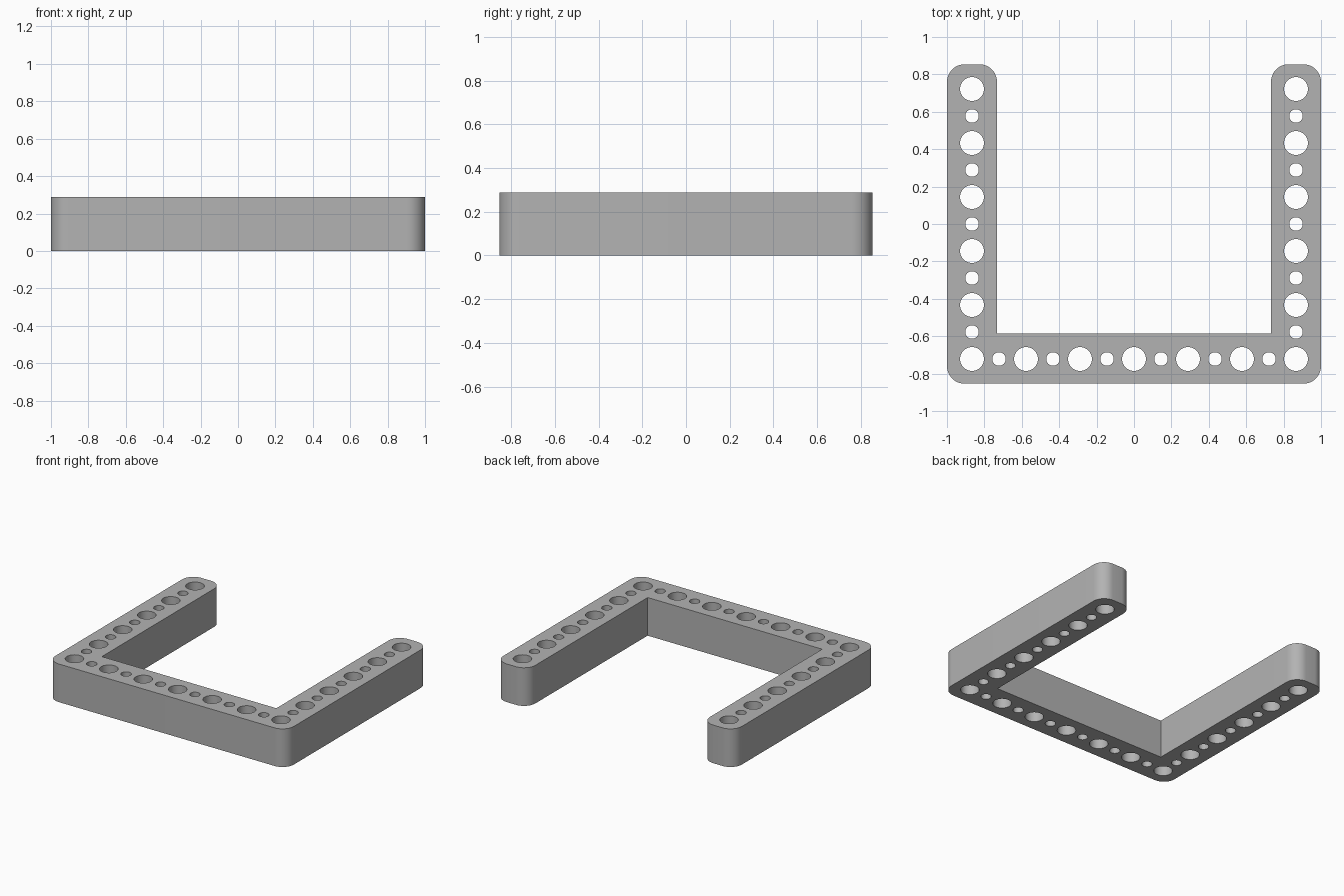
import bpy
import bmesh
from math import pi, sin, cos, radians

cube = bpy.data.objects.get("Cube")
if cube:
    bpy.data.objects.remove(cube, do_unlink=True)

PITCH = 0.2887             # spacing of the large holes
HEIGHT = 0.289
HX, HY = 1.0, 0.854        # outer half sizes
BAR = 0.268                # bar width
ROUND = 0.095              # corner radius
X0, Y0 = 3 * PITCH, -2.5 * PITCH


def arc(cx, cy, r, start, sweep, steps):
    return [(cx + r * cos(start + sweep * i / steps),
             cy + r * sin(start + sweep * i / steps)) for i in range(steps + 1)]


def add_loop(curve, points):
    spline = curve.splines.new('POLY')
    spline.points.add(len(points) - 1)
    for p, (x, y) in zip(spline.points, points):
        p.co = (x, y, 0, 1)
    spline.use_cyclic_u = True


# Flat U outline: right half, mirrored for the left half
inner = HX - BAR
half = (arc(HX - ROUND, -HY + ROUND, ROUND, -pi / 2, pi / 2, 12)
        + arc(HX - ROUND, HY - ROUND, ROUND, 0, pi / 2, 12)
        + arc(inner + ROUND, HY - ROUND, ROUND, pi / 2, pi / 2, 12)
        + [(inner, -HY + BAR)])
outline = half + [(-x, y) for x, y in reversed(half)]

profile = bpy.data.curves.new("frame_profile", 'CURVE')
profile.dimensions = '2D'
profile.fill_mode = 'BOTH'
profile.extrude = HEIGHT / 2
add_loop(profile, outline)

# Alternating large and small holes along the front bar and both arms
spots = [(-X0 + i * PITCH / 2, Y0, i) for i in range(13)]
for side in (-X0, X0):
    spots += [(side, Y0 + i * PITCH / 2, i) for i in range(1, 11)]
for x, y, i in spots:
    radius = 0.036 if i % 2 else 0.064
    add_loop(profile, arc(x, y, radius, 0, 2 * pi, 40)[:-1])

# Turn the extruded profile into a welded mesh
source = bpy.data.objects.new("frame_profile", profile)
bpy.context.collection.objects.link(source)
bpy.context.view_layer.update()
graph = bpy.context.evaluated_depsgraph_get()
mesh = bpy.data.meshes.new_from_object(source.evaluated_get(graph))
bpy.data.objects.remove(source, do_unlink=True)
bm = bmesh.new()
bm.from_mesh(mesh)
bmesh.ops.remove_doubles(bm, verts=bm.verts, dist=0.0001)
bmesh.ops.translate(bm, verts=bm.verts, vec=(0, 0, HEIGHT / 2))
bmesh.ops.recalc_face_normals(bm, faces=bm.faces)
bm.to_mesh(mesh)
bm.free()

# Grey material
grey = bpy.data.materials.new("plain_grey")
grey.use_nodes = True
colour = (0.45, 0.45, 0.45, 1)
grey.diffuse_color = colour
grey.node_tree.nodes["Principled BSDF"].inputs["Base Color"].default_value = colour
mesh.materials.clear()
mesh.materials.append(grey)

frame = bpy.data.objects.new("perforated_u_frame", mesh)
bpy.context.collection.objects.link(frame)
bpy.context.view_layer.objects.active = frame
frame.select_set(True)
bpy.ops.object.shade_smooth_by_angle(angle=radians(30))
